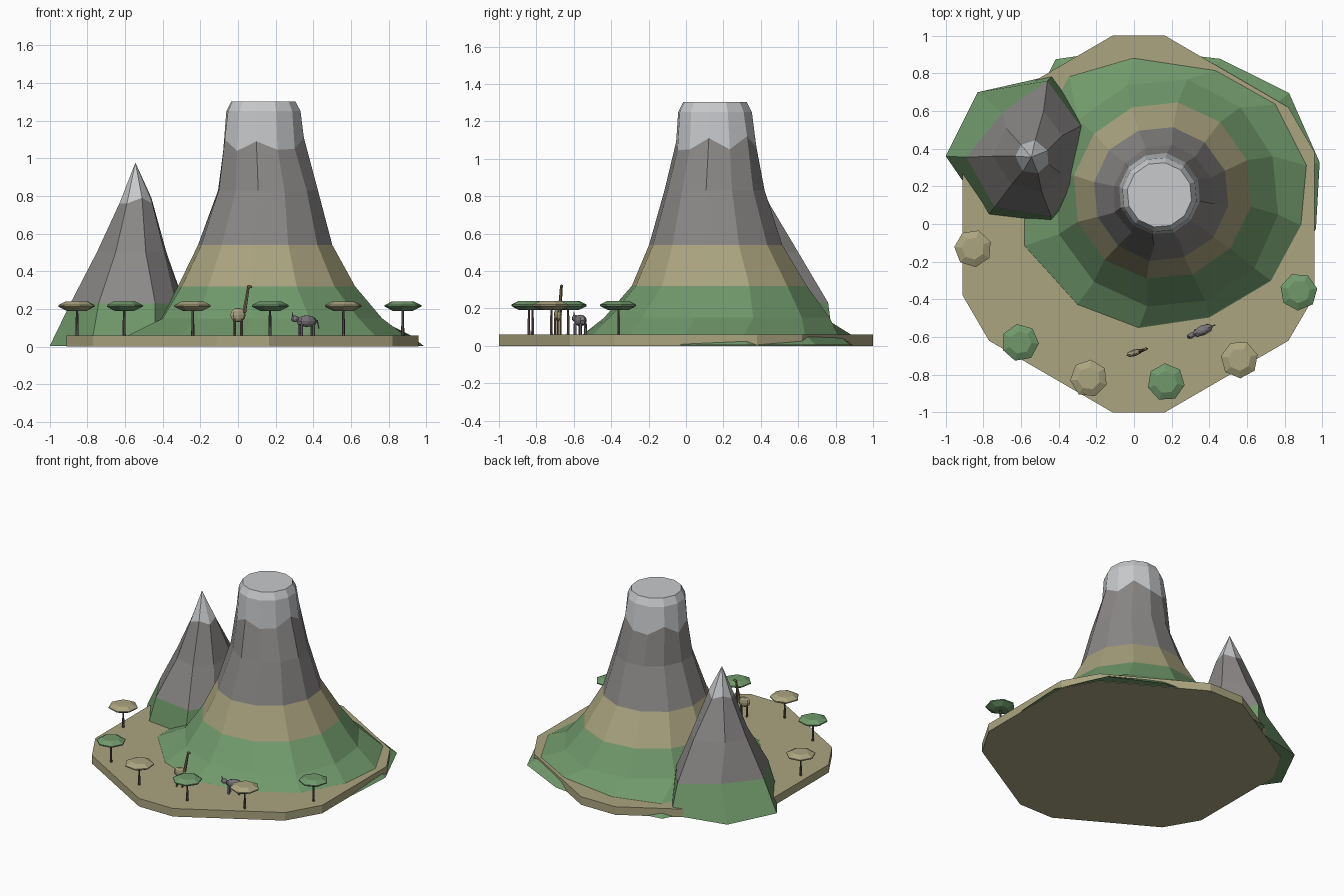
import bpy, bmesh, math, random
from mathutils import Vector, Matrix

if "Cube" in bpy.data.objects:
    bpy.data.objects.remove(bpy.data.objects["Cube"])

random.seed(4)


def material(name, r, g, b):
    m = bpy.data.materials.new(name)
    lin = [c / 12.92 if c < 0.04 else ((c + 0.055) / 1.055) ** 2.4 for c in (r, g, b)]
    m.diffuse_color = (*lin, 1)
    m.use_nodes = True
    m.node_tree.nodes["Principled BSDF"].inputs["Base Color"].default_value = m.diffuse_color
    return m


SNOW = material("snow", 0.78, 0.79, 0.80)
ROCK = material("rock_grey", 0.545, 0.535, 0.53)
TAN = material("dry_grass", 0.67, 0.645, 0.50)
GREEN = material("grass_green", 0.44, 0.60, 0.42)
BARK = material("bark", 0.38, 0.35, 0.34)
HIDE = material("spotted_hide_brown", 0.50, 0.43, 0.31)
SKIN = material("animal_grey", 0.48, 0.46, 0.48)


def finish(name, bm, mats):
    bmesh.ops.recalc_face_normals(bm, faces=bm.faces[:])
    me = bpy.data.meshes.new(name)
    bm.to_mesh(me)
    bm.free()
    for m in mats:
        me.materials.append(m)
    ob = bpy.data.objects.new(name, me)
    bpy.context.collection.objects.link(ob)
    return ob


def loft(name, rings, mats, bands=None, tip=None):
    """Skin a stack of rings; bands gives the material index of each strip."""
    bm = bmesh.new()
    rows = [[bm.verts.new(p) for p in ring] for ring in rings]
    n = len(rows[0])
    bands = bands or [0] * len(rows)
    bm.faces.new(rows[0]).material_index = bands[0]
    for a, b, band in zip(rows, rows[1:], bands):
        for i in range(n):
            j = (i + 1) % n
            bm.faces.new((a[i], a[j], b[j], b[i])).material_index = band
    if tip:
        t = bm.verts.new(tip)
        for i in range(n):
            bm.faces.new((rows[-1][i], rows[-1][(i + 1) % n], t)).material_index = bands[-1]
    else:
        bm.faces.new(rows[-1]).material_index = bands[-1]
    return finish(name, bm, mats)


def ring(cx, cy, z, r, n, start=0.0):
    return [(cx + r * math.cos(start + math.tau * k / n),
             cy + r * math.sin(start + math.tau * k / n), z) for k in range(n)]


# ground plate
half = [(0.14, -1), (0.795, -0.62), (0.935, -0.38), (0.935, 0.38), (0.795, 0.62), (0.14, 1)]
outline = [(0.025 + x, y) for x, y in half] + [(0.025 - x, y) for x, y in reversed(half)]
loft("ground_plate", [[(x, y, z) for x, y in outline] for z in (0, 0.06)], [TAN])

# volcano: irregular foot, then regular rings with a wavy snow line
foot_angles = [-100, -69, -38, -12, 12, 39, 67, 102, 128, 165, 200, 232]
foot_low = [0.80, 0.80, 0.82, 0.835, 0.855, 0.867, 0.79, 0.80, 0.92, 0.85, 0.82, 0.80]
foot_high = [0.71, 0.69, 0.73, 0.75, 0.78, 0.77, 0.72, 0.745, 0.80, 0.75, 0.776, 0.73]
rings = []
for z, radii in ((0.003, foot_low), (0.062, foot_high)):
    rings.append([(0.15 + r * math.cos(math.radians(a)), 0.15 + r * math.sin(math.radians(a)), z)
                  for a, r in zip(foot_angles, radii)])
start = math.radians(-100)
for cx, cy, z, r, jitter in ((0.175, 0.155, 0.15, 0.61, 0.025), (0.15, 0.175, 0.32, 0.475, 0.01),
                             (0.145, 0.16, 0.54, 0.36, 0.01), (0.155, 0.155, 0.83, 0.268, 0.03),
                             (0.135, 0.16, 1.07, 0.218, 0.01), (0.135, 0.155, 1.25, 0.2, 0.0),
                             (0.135, 0.155, 1.303, 0.173, 0.0)):
    row = []
    for x, y, h in ring(cx, cy, z, r, 12, start):
        k = 1 + random.uniform(-jitter, jitter)
        row.append((cx + (x - cx) * k, cy + (y - cy) * k, h))
    rings.append(row)
snow_line = [1.09, 1.045, 1.05, 1.11, 1.05, 1.12, 1.06, 1.05, 1.11, 1.04, 1.10, 1.04]
rings[6] = [(x, y, h) for (x, y, _), h in zip(rings[6], snow_line)]
loft("volcano", rings, [GREEN, TAN, ROCK, SNOW], [0, 0, 0, 1, 2, 2, 3, 3, 3])

# side peak, leaning and seven sided
base = [(-1, 0.36), (-0.83, 0.70), (-0.43, 0.79), (-0.25, 0.52), (-0.30, 0.15), (-0.44, 0.0), (-0.78, 0.04)]
rim = [(-0.89, 0.355), (-0.70, 0.59), (-0.46, 0.76), (-0.285, 0.52), (-0.33, 0.2), (-0.44, 0.04), (-0.74, 0.09)]
mid = [(-0.75, 0.36), (-0.68, 0.51), (-0.48, 0.60), (-0.38, 0.47), (-0.39, 0.27), (-0.49, 0.17), (-0.65, 0.21)]
top = [(-0.63, 0.36), (-0.60, 0.42), (-0.525, 0.445), (-0.46, 0.39), (-0.455, 0.32), (-0.51, 0.27), (-0.59, 0.28)]
peak = [[(x, y, z) for x, y in pts]
        for pts, z in ((base, 0.003), (rim, 0.23), (mid, 0.5), (top, 0.77))]
peak[-1] = [(x, y, z + (0.02 if i % 2 else -0.01)) for i, (x, y, z) in enumerate(peak[-1])]
loft("side_peak", peak, [GREEN, ROCK, SNOW], [0, 1, 1, 2], tip=(-0.545, 0.355, 0.977))

# flat-crowned trees
trees = [(-0.855, -0.13, TAN), (-0.605, -0.63, GREEN), (-0.24, -0.82, TAN),
         (0.17, -0.84, GREEN), (0.56, -0.72, TAN), (0.875, -0.36, GREEN)]
for x, y, leaf in trees:
    loft("tree_trunk", [ring(x, y, 0.055, 0.009, 6), ring(x, y, 0.195, 0.006, 6)], [BARK])
    turn = random.uniform(0, 0.9)
    loft("tree_crown", [ring(x, y, z, r, 7, turn) for z, r in
                        ((0.19, 0.055), (0.212, 0.1), (0.22, 0.1), (0.24, 0.06))], [leaf])


def ellipsoid(name, centre, size, mat, turn):
    bm = bmesh.new()
    bmesh.ops.create_uvsphere(bm, u_segments=8, v_segments=6, radius=1)
    bm.transform(Matrix.Translation(centre) @ Matrix.Rotation(turn, 4, 'Z')
                 @ Matrix.Diagonal((*size, 1)))
    return finish(name, bm, [mat])


def limb(name, a, b, r1, r2, mat):
    a, b = Vector(a), Vector(b)
    bm = bmesh.new()
    bmesh.ops.create_cone(bm, cap_ends=True, segments=6, radius1=r1, radius2=r2, depth=(b - a).length)
    bm.transform(Matrix.Translation((a + b) / 2) @ (b - a).to_track_quat('Z', 'Y').to_matrix().to_4x4())
    return finish(name, bm, [mat])


def legs(name, x, y, turn, dx, dy, height, r, mat):
    for sx in (-dx, dx):
        for sy in (-dy, dy):
            p = Matrix.Rotation(turn, 3, 'Z') @ Vector((sx, sy, 0)) + Vector((x, y, 0))
            limb(name, (p.x, p.y, 0.058), (p.x, p.y, height), r, r, mat)


# long-necked grazer
ellipsoid("grazer_body", (0.0, -0.685, 0.168), (0.043, 0.018, 0.038), TAN, 0.3)
legs("grazer_leg", 0.0, -0.685, 0.3, 0.02, 0.01, 0.15, 0.005, HIDE)
limb("grazer_neck", (0.033, -0.675, 0.18), (0.055, -0.667, 0.315), 0.011, 0.007, HIDE)
ellipsoid("grazer_head", (0.06, -0.665, 0.318), (0.015, 0.008, 0.009), HIDE, 0.3)

# heavy grey grazer
turn = 0.42
ellipsoid("heavy_animal_body", (0.365, -0.565, 0.135), (0.06, 0.027, 0.031), SKIN, turn)
legs("heavy_animal_leg", 0.365, -0.565, turn, 0.035, 0.015, 0.12, 0.008, SKIN)
ellipsoid("heavy_animal_head", (0.303, -0.593, 0.147), (0.024, 0.016, 0.018), SKIN, turn)
limb("heavy_animal_horn", (0.292, -0.598, 0.155), (0.287, -0.6, 0.183), 0.006, 0.001, SKIN)
limb("heavy_animal_tail", (0.42, -0.541, 0.14), (0.43, -0.536, 0.095), 0.004, 0.003, SKIN)
